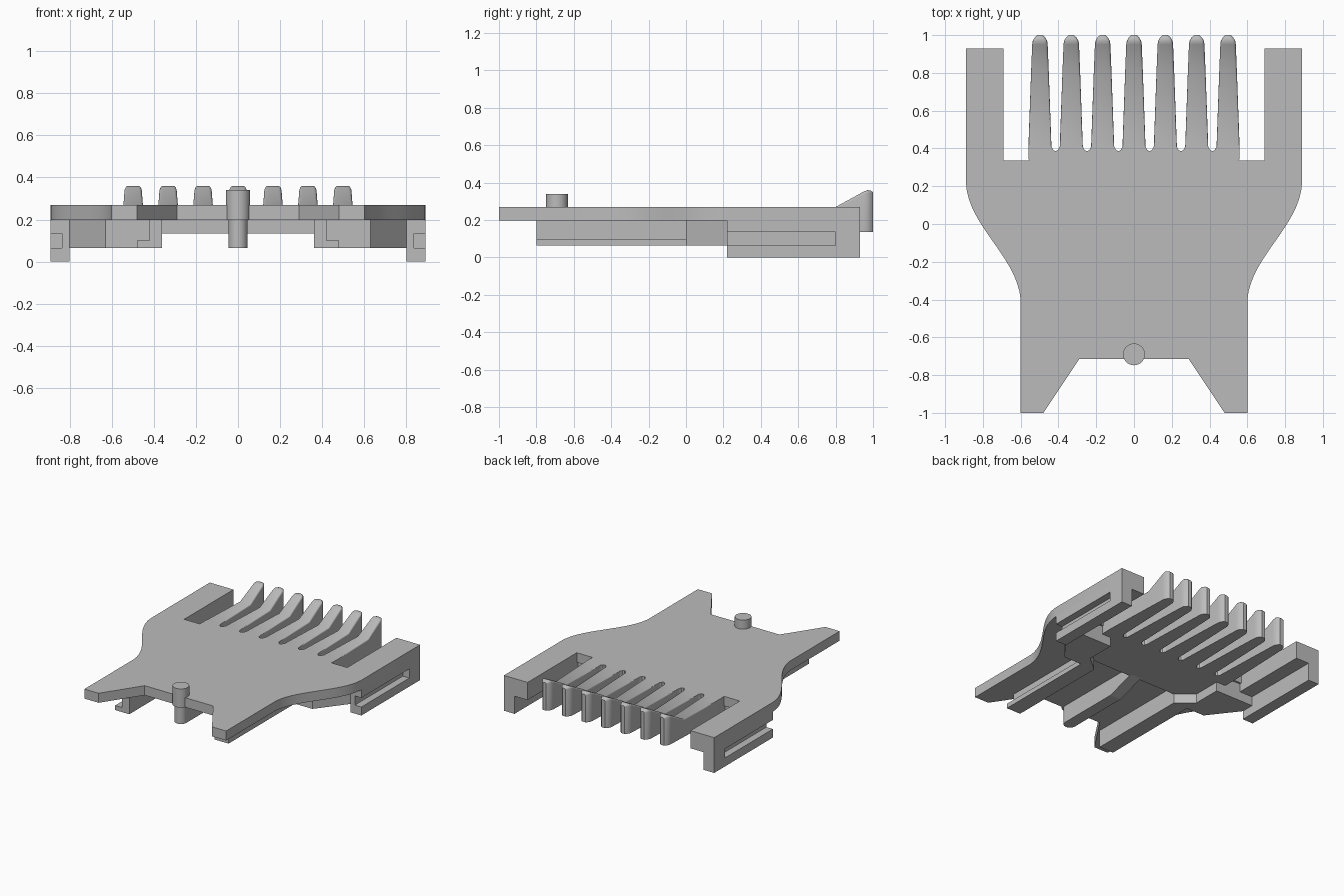
import bpy, bmesh, math
from mathutils import Vector
from mathutils.geometry import interpolate_bezier

if "Cube" in bpy.data.objects:
    bpy.data.objects.remove(bpy.data.objects["Cube"])

GREY = (0.5, 0.5, 0.5, 1)
mat = bpy.data.materials.new("plain grey")
mat.use_nodes = True
mat.diffuse_color = GREY
mat.node_tree.nodes["Principled BSDF"].inputs["Base Color"].default_value = GREY

BOTTOM, TOP, DEEP, FOOT = 0.197, 0.27, 0.135, 0.065
ROOT = 0.41       # y where the teeth leave the plate
PITCH = 0.166


def finish(name, bm, smooth=False):
    bmesh.ops.recalc_face_normals(bm, faces=bm.faces)
    mesh = bpy.data.meshes.new(name)
    bm.to_mesh(mesh)
    bm.free()
    mesh.materials.append(mat)
    obj = bpy.data.objects.new(name, mesh)
    bpy.context.collection.objects.link(obj)
    if smooth:
        bpy.ops.object.select_all(action='DESELECT')
        obj.select_set(True)
        bpy.context.view_layer.objects.active = obj
        bpy.ops.object.shade_smooth_by_angle(angle=math.radians(35))
    return obj


def loft(name, rings, smooth=False):
    """Skin equal-length rings of points and cap both ends."""
    bm = bmesh.new()
    loops = [[bm.verts.new(p) for p in ring] for ring in rings]
    n = len(loops[0])
    for a, b in zip(loops, loops[1:]):
        for i in range(n):
            j = (i + 1) % n
            bm.faces.new((a[i], a[j], b[j], b[i]))
    bm.faces.new(loops[0])
    bm.faces.new(loops[-1])
    return finish(name, bm, smooth)


def slab(name, outline, z0, z1, smooth=False):
    return loft(name, [[(x, y, z) for x, y in outline] for z in (z0, z1)], smooth)


def bar(name, profile, y0, y1, side=1):
    return loft(name, [[(side * x, y, z) for x, z in profile] for y in (y0, y1)])


def mirrored(half):
    """Close a right-hand half outline with its mirror image."""
    return half + [(-x, y) for x, y in reversed(half)]


# Toothed back edge, from +x to the middle, with round-bottomed gaps
comb = [(3 * PITCH + 0.061, ROOT)]
for i in (3, 2, 1):
    mid = (i - 0.5) * PITCH
    comb += [(mid + dx, ROOT - dy) for dx, dy in
             ((0.022, 0), (0.013, 0.018), (0, 0.025), (-0.013, 0.018), (-0.022, 0))]

# Flat plate with curved flanks, forked front and two arms
flank = [(p.x, p.y) for p in interpolate_bezier(
    Vector((0.6, -0.4, 0)), Vector((0.62, -0.17, 0)),
    Vector((0.88, -0.01, 0)), Vector((0.89, 0.22, 0)), 16)]
plate_half = [(0.29, -0.715), (0.48, -1), (0.6, -1)] + flank
plate_half += [(0.89, 0.93), (0.69, 0.93), (0.69, 0.335), (0.557, 0.335)] + comb
slab("plate", mirrored(plate_half), BOTTOM, TOP, True)

# Thicker layer under the back half
slab("plate_thickening", mirrored([(0.48, 0), (0.557, 0.335)] + comb), DEEP, BOTTOM)


# Tapered teeth with raised, rounded tips
def tooth_ring(cx, y, w, top, r):
    arc = [(w - r + r * math.cos(a), top - r + r * math.sin(a))
           for a in (k * math.pi / 8 for k in range(5))]
    half = [(w, DEEP)] + arc
    return [(cx + x, y, z) for x, z in mirrored(half)]


stations = [(ROOT, 0.061, TOP, 0.004), (0.8, 0.047, TOP, 0.01), (0.95, 0.041, 0.352, 0.015),
            (0.97, 0.038, 0.36, 0.015), (0.988, 0.027, 0.358, 0.015), (1.0, 0.014, 0.348, 0.01)]
for i in range(-3, 4):
    loft(f"tooth_{i + 4}", [tooth_ring(i * PITCH, *s) for s in stations], True)

# Underside parts, one set per side
wall = [(0.69, BOTTOM), (0.69, DEEP), (0.8, DEEP), (0.8, 0), (0.89, 0)]
slot = [(0.89, FOOT), (0.835, FOOT), (0.835, DEEP), (0.89, DEEP)]
rim = [(0.89, BOTTOM)]
rail = [(0.36, BOTTOM), (0.36, FOOT), (0.48, FOOT), (0.48, 0.1), (0.42, 0.1), (0.42, BOTTOM)]
bracket = [(0.36, 0), (0.63, 0), (0.8, 0.22), (0.8, 0.32), (0.48, 0.32), (0.48, 0.1)]
for side, label in ((1, "left"), (-1, "right")):
    bar(f"{label}_slotted_wall", wall + slot + rim, 0.22, 0.8, side)
    bar(f"{label}_wall_end", wall + rim, 0.8, 0.93, side)
    bar(f"{label}_rail", rail, -0.8, 0, side)
    slab(f"{label}_bracket", [(side * x, y) for x, y in bracket], FOOT, BOTTOM)

# Centre rib with a round nose and a ramped back end
nose = [(0.045 * math.sin(a), -0.69 - 0.045 * math.cos(a))
        for a in (k * math.pi / 16 for k in range(-8, 9))]
slab("rib_nose", nose, FOOT, BOTTOM, True)
rib = [(-0.69, BOTTOM), (-0.69, FOOT), (-0.2, FOOT), (0.02, DEEP), (0.02, BOTTOM)]
loft("centre_rib", [[(x, y, z) for y, z in rib] for x in (-0.045, 0.045)])

# Pin standing on the front edge
circle = [(0.058 * math.cos(a), -0.69 + 0.058 * math.sin(a))
          for a in (k * math.tau / 32 for k in range(32))]
slab("pin", circle, BOTTOM, 0.34, True)
